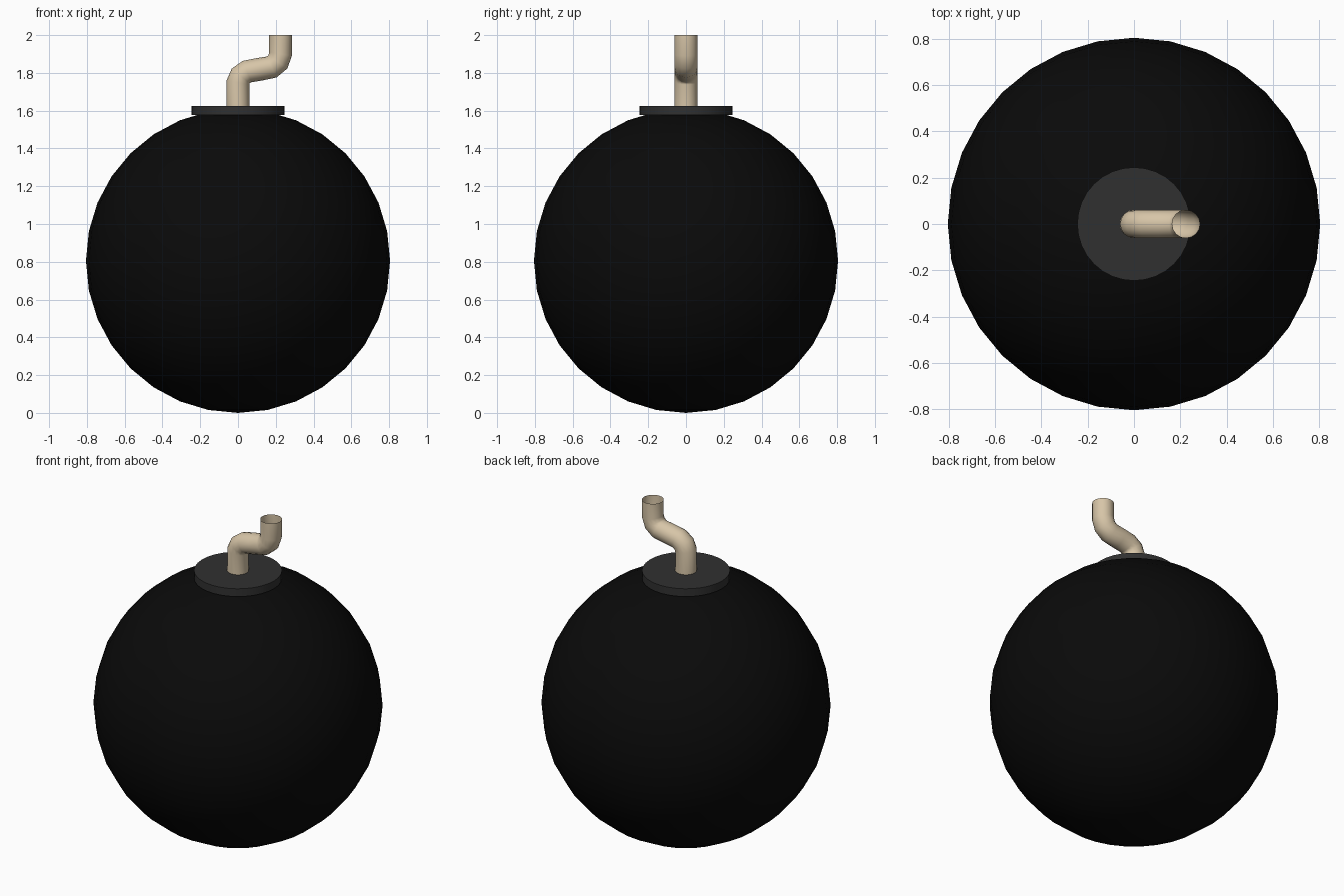
import bpy

if "Cube" in bpy.data.objects:
    bpy.data.objects.remove(bpy.data.objects["Cube"])


def material(name, rgb):
    m = bpy.data.materials.new(name)
    m.diffuse_color = (*rgb, 1)
    m.use_nodes = True
    m.node_tree.nodes["Principled BSDF"].inputs["Base Color"].default_value = m.diffuse_color
    return m


# Round body
R = 0.805
bpy.ops.mesh.primitive_uv_sphere_add(segments=32, ring_count=16, radius=R, location=(0, 0, R))
body = bpy.context.object
body.name = "round_body"
bpy.ops.object.shade_smooth()
body.data.materials.append(material("black_iron", (0.003, 0.003, 0.003)))

# Flat cap on top
bpy.ops.mesh.primitive_cylinder_add(vertices=32, radius=0.245, depth=0.048, location=(0, 0, 1.601))
cap = bpy.context.object
cap.name = "cap"
bpy.ops.object.shade_smooth_by_angle()
cap.data.materials.append(material("dark_grey", (0.03, 0.03, 0.03)))

# S-bent fuse: hollow tube with an open end
path = [(0, 1.60), (0, 1.75), (0.014, 1.784), (0.048, 1.807), (0.113, 1.819),
        (0.178, 1.831), (0.211, 1.858), (0.225, 1.90), (0.225, 2.0)]
curve = bpy.data.curves.new("fuse", 'CURVE')
curve.dimensions = '3D'
curve.bevel_depth = 0.061
curve.bevel_resolution = 6
spline = curve.splines.new('POLY')
spline.points.add(len(path) - 1)
for p, (x, z) in zip(spline.points, path):
    p.co = (x, 0, z, 1)
spline.use_smooth = True
fuse = bpy.data.objects.new("fuse", curve)
bpy.context.collection.objects.link(fuse)
curve.materials.append(material("tan_cord", (0.68, 0.56, 0.39)))
